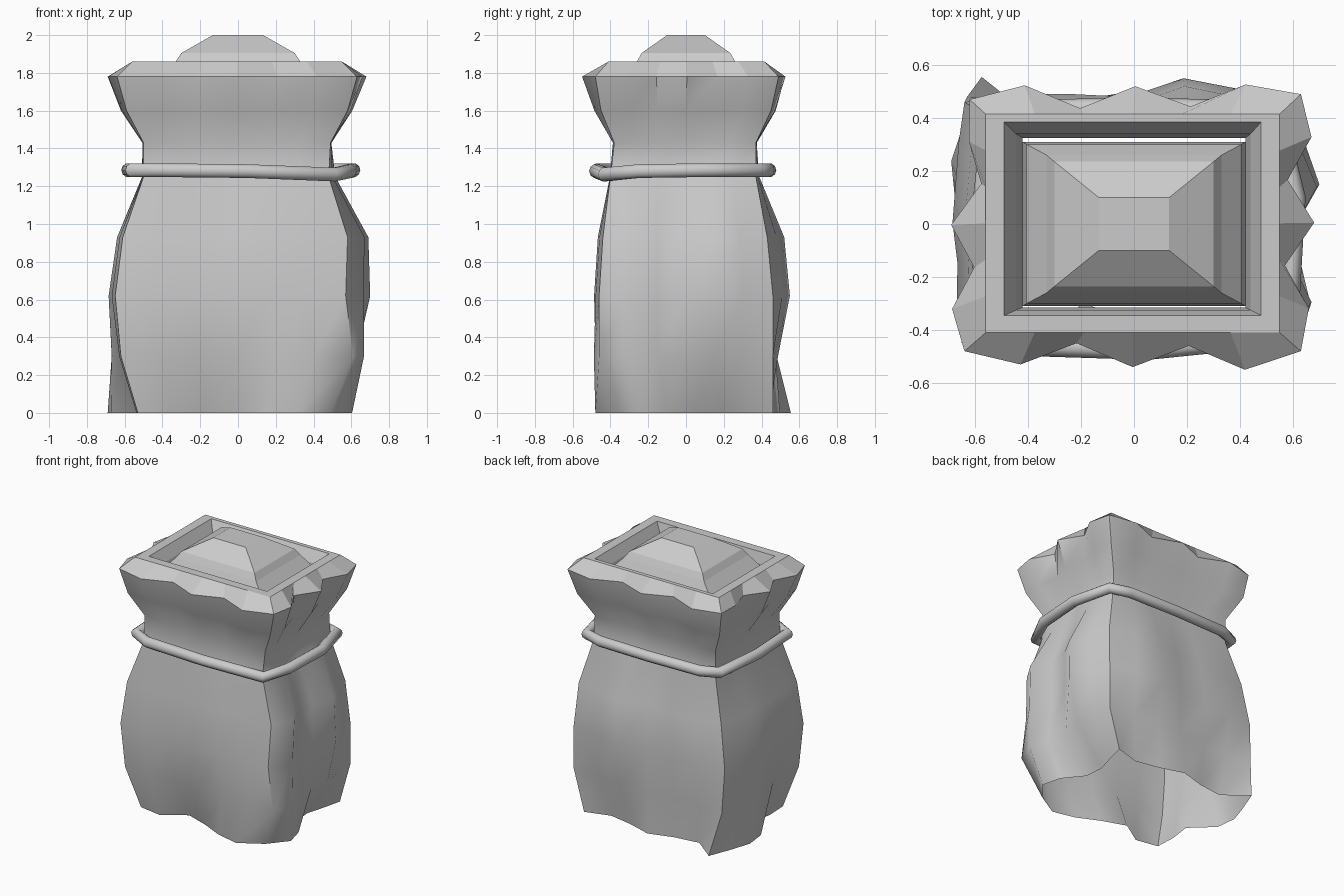
import bpy, math
from mathutils import Vector

if "Cube" in bpy.data.objects:
    bpy.data.objects.remove(bpy.data.objects["Cube"])


def make_object(name, rings, cap=False, smooth=None):
    """Loft a list of equal-length closed rings into a mesh."""
    n = len(rings[0])
    verts = [v for r in rings for v in r]
    faces = [(k * n + i, k * n + (i + 1) % n, (k + 1) * n + (i + 1) % n, (k + 1) * n + i)
             for k in range(len(rings) - 1) for i in range(n)]
    if cap:
        faces.append(tuple(range((len(rings) - 1) * n, len(rings) * n)))
    mesh = bpy.data.meshes.new(name)
    mesh.from_pydata(verts, [], faces)
    ob = bpy.data.objects.new(name, mesh)
    bpy.context.collection.objects.link(ob)
    if smooth:
        bpy.ops.object.select_all(action='DESELECT')
        bpy.context.view_layer.objects.active = ob
        ob.select_set(True)
        bpy.ops.object.shade_smooth_by_angle(angle=math.radians(smooth))
    return ob


def cloth_ring(z, corners, folds, amount=1.0):
    """Four-cornered outline whose sides ripple outward by the fold depths."""
    pts = []
    for s in range(4):
        a, b = Vector(corners[s]), Vector(corners[(s + 1) % 4])
        d = (b - a).normalized()
        out = Vector((d.y, -d.x))
        for i, f in enumerate([0.0] + folds[s]):
            p = a.lerp(b, i / 6) + out * f * amount
            pts.append((p.x, p.y, z))
    return pts


def box(x0, x1, y0, y1):
    return [(x0, y0), (x1, y0), (x1, y1), (x0, y1)]


def mix(a, b, t):
    return [[p * (1 - t) + q * t for p, q in zip(u, v)] for u, v in zip(a, b)]


# Fold depths on the front, right, back and left sides
hem = [[.03, -.08, -.02, .06, .10], [.11, .07, -.05, -.065, -.03],
       [-.07, -.05, -.01, -.08, -.12], [.07, .13, .12, -.03, 0]]
belly = [[.02, 0, .03, .03, .02], [.09, .02, .03, .11, .05],
         [.05, .09, .02, .03, .03], [.02, .03, .04, .02, .02]]
frill = [[.05, -.03, .06, -.02, .07], [.03, -.06, .05, -.05, .04],
         [.04, -.04, .04, -.04, .05], [0, -.05, .06, -.03, .05]]

# Cloth sack: open at the bottom, pinched neck, flared mouth
mouth = cloth_ring(1.78, [(-.64, -.48), (.63, -.48), (.63, .49), (-.62, .47)], frill)
make_object("sack", [
    cloth_ring(0.0, [(-.53, -.38), (.49, -.38), (.515, .46), (-.575, .555)], hem),
    cloth_ring(.30, [(-.62, -.44), (.61, -.46), (.60, .46), (-.63, .48)], mix(hem, belly, .6), .6),
    cloth_ring(.62, [(-.65, -.45), (.57, -.46), (.60, .46), (-.64, .46)], belly),
    cloth_ring(.93, [(-.61, -.43), (.58, -.44), (.58, .43), (-.59, .43)], belly),
    cloth_ring(1.25, [(-.50, -.39), (.48, -.40), (.50, .37), (-.50, .37)], belly, .2),
    cloth_ring(1.43, box(-.50, .49, -.38, .37), frill, .1),
    cloth_ring(1.60, box(-.59, .58, -.45, .45), frill, .5),
    mouth,
], smooth=50)

# Mouth cloth folded over and into the opening
make_object("folded_mouth", [
    mouth,
    cloth_ring(1.86, box(-.56, .55, -.41, .415), frill, 0),
    cloth_ring(1.86, box(-.49, .48, -.345, .385), frill, 0),
    cloth_ring(1.78, box(-.445, .44, -.325, .34), frill, 0),
    cloth_ring(1.68, box(-.42, .42, -.315, .325), frill, 0),
])

# Faceted heap of contents in the mouth
heap = [(1.70, .42, .31), (1.78, .405, .30), (1.86, .33, .26), (1.905, .30, .235), (2.0, .133, .10)]
make_object("contents", [[(x, y, z) for x, y in box(-w, w, -d, d)] for z, w, d in heap], cap=True)

# Rope tied around the neck
path = [(-.56, -.39, 1.285), (-.42, -.46, 1.285), (.05, -.475, 1.28), (.51, -.43, 1.262),
        (.59, -.25, 1.28), (.61, .10, 1.285), (.54, .39, 1.285), (.40, .43, 1.285),
        (0, .44, 1.285), (-.42, .43, 1.285), (-.54, .38, 1.285), (-.58, 0, 1.285)]
rope = []
n = len(path)
for i in range(n):
    prev, p, nxt = (Vector(path[j % n]) for j in (i - 1, i, i + 1))
    d = (nxt - prev).normalized()
    side = d.cross(Vector((0, 0, 1))).normalized()
    up = side.cross(d)
    rope.append([p + .038 * (side * math.cos(a) + up * math.sin(a))
                 for a in (math.tau * k / 10 for k in range(10))])
make_object("neck_rope", [r[::-1] for r in rope + rope[:1]], smooth=60)
